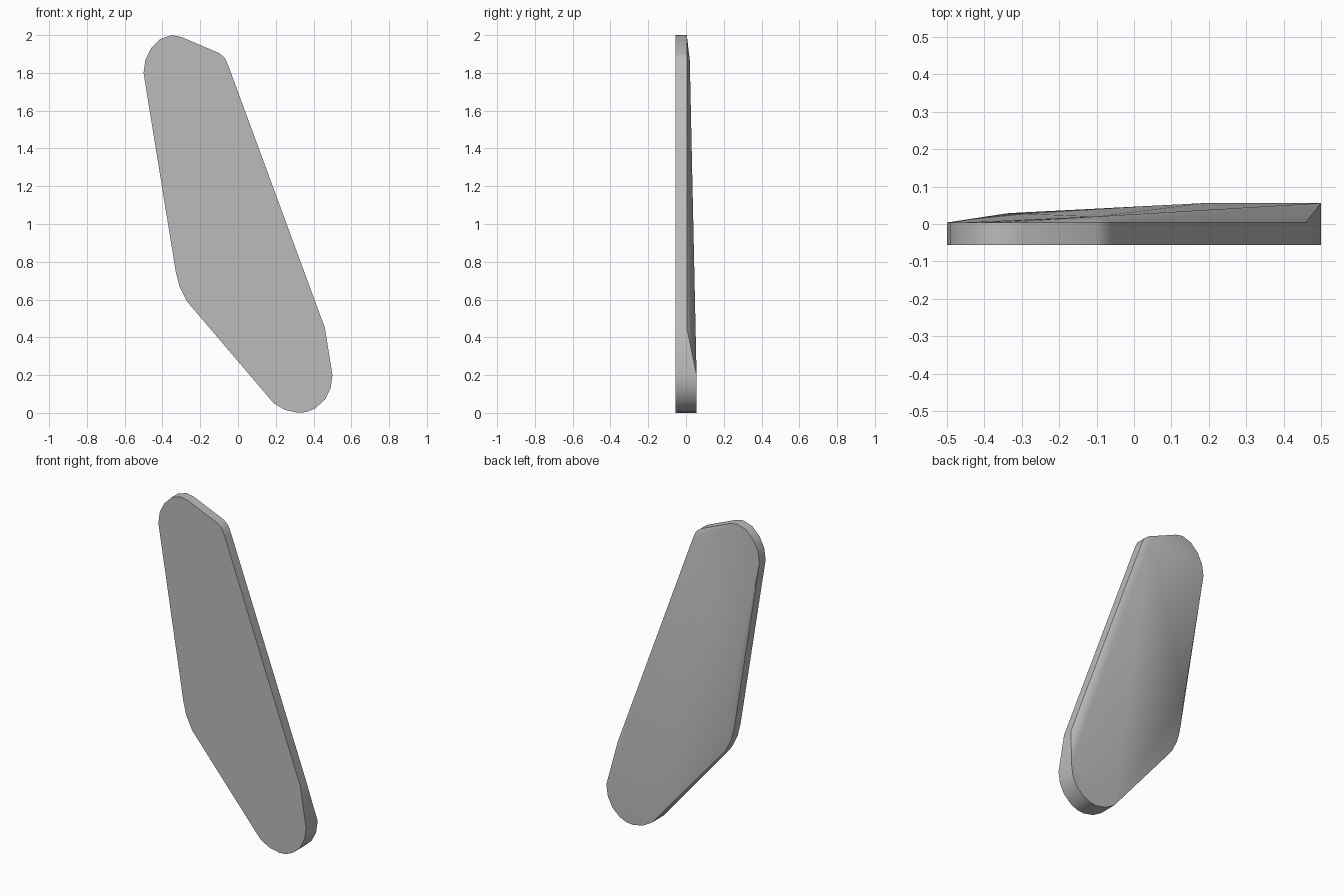
import bpy, bmesh, math

cube = bpy.data.objects.get("Cube")
if cube:
    bpy.data.objects.remove(cube)

FRONT, EDGE, THICK = -0.056, 0.004, 0.056

# outline as (x, z): thin rim round the top and sides, thick rim round the lower lobe
thin_rim = [(-0.27, 0.59), (-0.31, 0.67), (-0.33, 0.75), (-0.5, 1.8),
            (-0.49, 1.87), (-0.46, 1.93), (-0.41, 1.98), (-0.35, 2.0),
            (-0.30, 1.99), (-0.10, 1.905), (-0.07, 1.88), (-0.05, 1.835),
            (0.46, 0.45)]
thick_rim = [(0.5, 0.2), (0.49, 0.13), (0.46, 0.07), (0.41, 0.025), (0.365, 0.005),
             (0.32, 0.0), (0.25, 0.015), (0.19, 0.05)]
# points (x, y, z) that raise the crowned back above the thin rim
crown = [(-0.10, 0.02, 1.87), (-0.335, 0.029, 0.93)]

bm = bmesh.new()
for rim, back in ((thin_rim, EDGE), (thick_rim, THICK)):
    for x, z in rim:
        bm.verts.new((x, FRONT, z))
        bm.verts.new((x, back, z))
for point in crown:
    bm.verts.new(point)

# wrap the points in a skin and merge its flat areas
hull = bmesh.ops.convex_hull(bm, input=bm.verts[:])
spare = {g for g in hull["geom_interior"] + hull["geom_unused"]
         if isinstance(g, bmesh.types.BMVert)}
bmesh.ops.delete(bm, geom=list(spare), context="VERTS")
bmesh.ops.dissolve_limit(bm, angle_limit=math.radians(0.3),
                         verts=bm.verts[:], edges=bm.edges[:])
bmesh.ops.recalc_face_normals(bm, faces=bm.faces[:])

mesh = bpy.data.meshes.new("blade_panel")
bm.to_mesh(mesh)
bm.free()
panel = bpy.data.objects.new("blade_panel", mesh)
bpy.context.collection.objects.link(panel)

# plain grey
grey = bpy.data.materials.new("plain_grey")
grey.use_nodes = True
color = (0.5, 0.5, 0.5, 1)
grey.diffuse_color = color
grey.node_tree.nodes["Principled BSDF"].inputs["Base Color"].default_value = color
mesh.materials.append(grey)

bpy.ops.object.select_all(action="DESELECT")
panel.select_set(True)
bpy.context.view_layer.objects.active = panel
bpy.ops.object.shade_smooth_by_angle(angle=math.radians(32))
